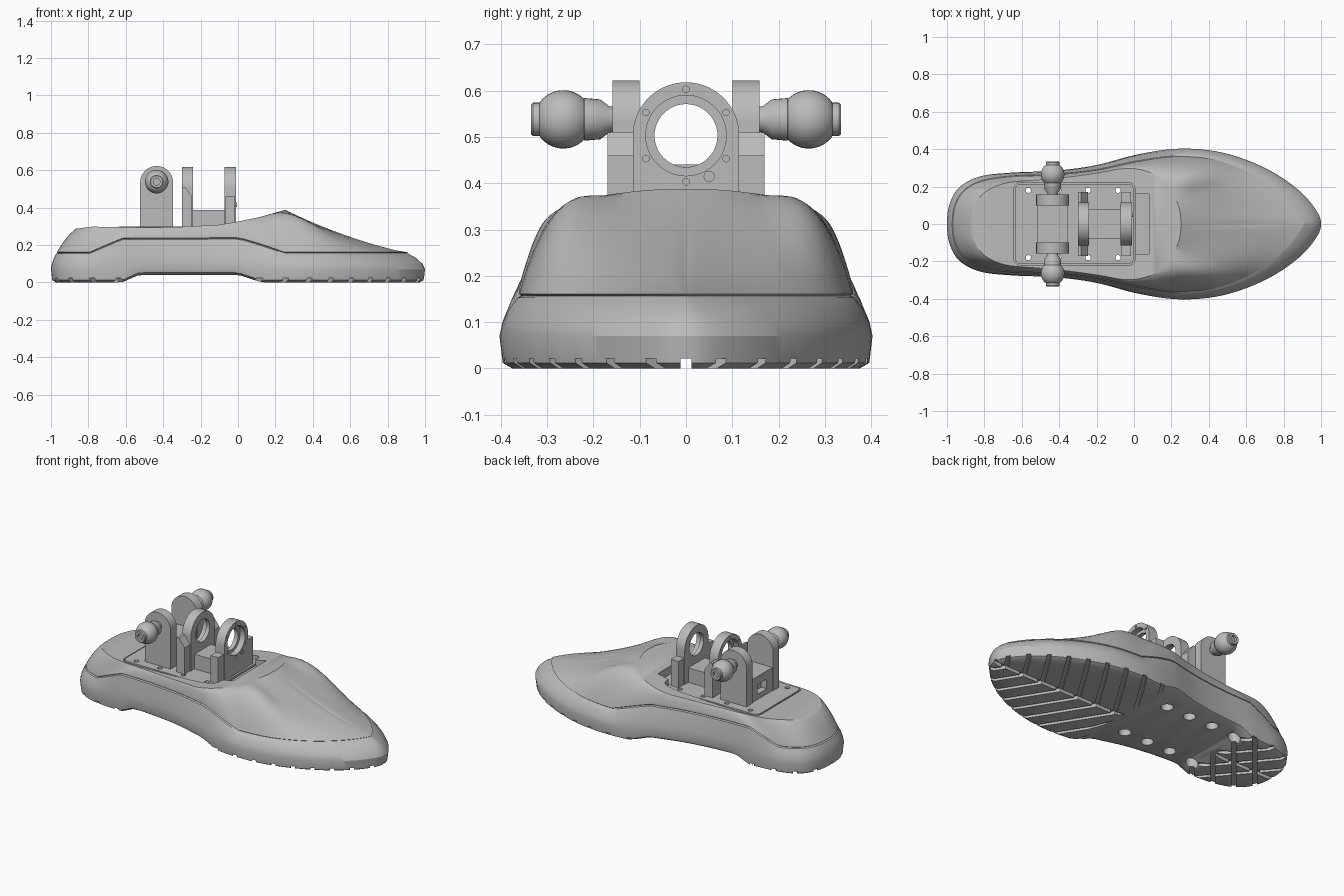
import bpy, bmesh, math
from mathutils import Vector

cube = bpy.data.objects.get("Cube")
if cube:
    bpy.data.objects.remove(cube)

grey = bpy.data.materials.new("matte grey")
grey.use_nodes = True
COLOUR = (0.5, 0.5, 0.5, 1)
grey.diffuse_color = COLOUR
next(n for n in grey.node_tree.nodes if n.type == 'BSDF_PRINCIPLED').inputs["Base Color"].default_value = COLOUR


def make(name, bm):
    bmesh.ops.recalc_face_normals(bm, faces=bm.faces[:])
    mesh = bpy.data.meshes.new(name)
    bm.to_mesh(mesh)
    bm.free()
    mesh.materials.append(grey)
    obj = bpy.data.objects.new(name, mesh)
    bpy.context.collection.objects.link(obj)
    return obj


def smooth(obj, degrees=30):
    bpy.ops.object.select_all(action='DESELECT')
    obj.select_set(True)
    bpy.context.view_layer.objects.active = obj
    bpy.ops.object.shade_smooth_by_angle(angle=math.radians(degrees))


def cut(obj, bm):
    cutter = make("cutter", bm)
    cutter.hide_render = True
    mod = obj.modifiers.new("cut", 'BOOLEAN')
    mod.operation, mod.solver, mod.object = 'DIFFERENCE', 'EXACT', cutter
    bpy.context.view_layer.objects.active = obj
    bpy.ops.object.modifier_apply(modifier=mod.name)
    bpy.data.objects.remove(cutter)


def prism(bm, pts, axis, a, b):
    """Extrude a 2D outline along an axis from a to b."""
    def place(p, t):
        return {'x': (t, *p), 'y': (p[0], t, p[1]), 'z': (*p, t)}[axis]
    low = [bm.verts.new(place(p, a)) for p in pts]
    high = [bm.verts.new(place(p, b)) for p in pts]
    bm.faces.new(low)
    bm.faces.new(high)
    for i in range(len(pts)):
        j = (i + 1) % len(pts)
        bm.faces.new((low[i], low[j], high[j], high[i]))
    return bm


def arc(cx, cy, r, start=0, end=360, n=40):
    full = end - start == 360
    angles = [math.radians(start + (end - start) * i / n) for i in range(n if full else n + 1)]
    return [(cx + r * math.cos(a), cy + r * math.sin(a)) for a in angles]


def rect(x0, x1, y0, y1):
    return [(x0, y0), (x1, y0), (x1, y1), (x0, y1)]


def rounded(x0, x1, y0, y1, r):
    return (arc(x1 - r, y1 - r, r, 0, 90, 6) + arc(x0 + r, y1 - r, r, 90, 180, 6)
            + arc(x0 + r, y0 + r, r, 180, 270, 6) + arc(x1 - r, y0 + r, r, 270, 360, 6))


def ramp(x, table):
    if x <= table[0][0]:
        return table[0][1]
    for (xa, za), (xb, zb) in zip(table, table[1:]):
        if x <= xb:
            return za + (zb - za) * (x - xa) / (xb - xa)
    return table[-1][1]


# Shoe body: outline x, y, seam inset, opening x, y, bulge; heel to toe
STATIONS = [Vector(s) for s in (
    (-1, 0, .03, -.865, 0, .015), (-.985, .11, .03, -.85, .1, .015),
    (-.93, .2, .03, -.79, .175, .015), (-.82, .255, .025, -.68, .22, .015),
    (-.65, .275, .02, -.52, .235, .01), (-.42, .285, .02, -.36, .25, .01),
    (-.2, .315, .025, -.18, .275, .01), (.02, .372, .035, -.03, .298, .02),
    (.25, .403, .04, .1, .27, .035), (.48, .38, .045, .185, .2, .07),
    (.7, .3, .06, .225, .13, .02), (.87, .19, .08, .245, .07, -.01),
    (.97, .08, .09, .25, .03, -.02), (1, 0, .09, .252, 0, -.025))]
SOLE = [(-.62, 0), (-.53, .04), (0, .04), (.12, 0)]
SEAM = [(-.8, .157), (-.72, .19), (-.62, .233), (0, .235), (.12, .2), (.25, .157)]
RIM = [(-.865, .287), (-.78, .298), (-.5, .292), (-.3, .297), (-.1, .308),
       (0, .325), (.12, .35), (.252, .388)]


def flip(s):
    s = s.copy()
    s[1], s[4] = -s[1], -s[4]
    return s


def station(i):
    last = len(STATIONS) - 1
    if i < 0:
        return flip(STATIONS[-i])
    return flip(STATIONS[2 * last - i]) if i > last else STATIONS[i]


half = []
STEPS = 6
for i in range(len(STATIONS) - 1):
    p, q, r, s = (station(i + k) for k in (-1, 0, 1, 2))
    for k in range(STEPS):
        t = k / STEPS
        half.append(q + (r - p) * (t / 2) + (p * 2 - q * 5 + r * 4 - s) * (t * t / 2)
                    + (q * 3 - p - r * 3 + s) * (t ** 3 / 2))
half.append(STATIONS[-1])
H = len(half) - 1
loop = half + [flip(s) for s in half[-2:0:-1]]
N = len(loop)

columns = []
for i, (x, y, d, rx, ry, bulge) in enumerate(loop):
    a, b = loop[i - 1], loop[(i + 1) % N]
    normal = Vector((a[1] - b[1], b[0] - a[0])).normalized()
    sole, seam, rim = ramp(x, SOLE), ramp(x, SEAM), ramp(rx, RIM)

    def inset(amount, z):
        return Vector((x - normal.x * amount, y - normal.y * amount, z))
    col = [inset(.028, sole), inset(.007, sole + .012), inset(0, .07)]
    col += [inset(d * f ** 1.7, .07 + (seam - .07) * f) for f in (.35, .7)]
    col += [inset(d - .002, seam - .004), inset(d + .007, seam), inset(d + .002, seam + .004)]
    foot, top = inset(d, seam), Vector((rx, ry, rim))
    for k in range(1, 11):
        s = k / 10
        col.append(foot.lerp(top, s) + Vector((0, 0, bulge * 4 * s * (1 - s))))
    columns.append(col)

bm = bmesh.new()
grid = [[bm.verts.new(p) for p in col] for col in columns]
for i in range(N):
    u, v = grid[i], grid[(i + 1) % N]
    for k in range(len(u) - 1):
        bm.faces.new((u[k], v[k], v[k + 1], u[k + 1]))
for level in (0, -1):
    for i in range(H):
        ids = dict.fromkeys((i, i + 1, N - i - 1, (N - i) % N))
        bm.faces.new([grid[j][level] for j in ids])
body = make("shoe_body", bm)

# Pockets in the top of the body
cut(body, prism(bmesh.new(), rounded(-.643, .006, -.222, .222, .04), 'z', .282, .6))
cut(body, prism(bmesh.new(), rect(-.03, .08, -.16, .16), 'z', .292, .6))

# Tread grooves: chevrons at the front, lattice at the heel, one centre line


def groove(bm, x, y, angle, length, width=.024):
    along = Vector((math.cos(angle), math.sin(angle))) * length
    side = Vector((-along.y, along.x)).normalized() * width / 2
    start = Vector((x, y))
    prism(bm, [start - side, start + along - side, start + along + side, start + side],
          'z', -.05, .022)


for sign in (1, -1):
    bm = bmesh.new()
    for k in range(9):
        groove(bm, -.12 + k * .13, sign * .004, sign * math.radians(58), .55)
    for k in range(4):
        groove(bm, -1.09 + k * .15, -sign * .27, sign * math.radians(50), .7)
    cut(body, bm)
bm = bmesh.new()
groove(bm, -1.1, 0, 0, 2.2)
cut(body, bm)

# Mounting plate and its through holes
plate = make("mounting_plate", prism(bmesh.new(), rounded(-.636, -.001, -.215, .215, .035), 'z', .28, .298))
HOLES = [(-.565 + .16 * k, s * .18) for k in range(4) for s in (1, -1)]
for obj, radius, top in ((body, .035, .1), (body, .014, .5), (plate, .014, .5)):
    bm = bmesh.new()
    for hx, hy in HOLES:
        prism(bm, arc(hx, hy, radius, n=20), 'z', -.1, top)
    cut(obj, bm)
smooth(body)
smooth(plate)

# Rear clevis with rounded posts and a windowed base
for side, s in (("left", 1), ("right", -1)):
    outline = [(-.523, .29), (-.347, .29)] + arc(-.435, .534, .088, 0, 180, 24)
    smooth(make(side + "_clevis_post", prism(bmesh.new(), outline, 'y', s * .1, s * .159)))
base = make("clevis_base", prism(bmesh.new(), rect(-.518, -.352, .29, .44), 'y', -.105, .105))
cut(base, prism(bmesh.new(), rect(-.045, .045, .33, .39), 'x', -.6, -.48))

# Ball studs, turned around the cross axis
BALL = [(.265 - .063 * math.cos(a), .063 * math.sin(a))
        for a in (math.radians(45 + 7 * k) for k in range(15))]
PROFILE = ([(.15, .027), (.165, .028), (.185, .043), (.219, .046)] + BALL
           + [(.316, .036), (.33, .036), (.335, .032), (.335, .018), (.318, .018)])
for side, s in (("left", 1), ("right", -1)):
    bm = bmesh.new()
    rings = [[bm.verts.new((px, s * y, pz)) for px, pz in arc(-.435, .538, r, n=32)] for y, r in PROFILE]
    for u, v in zip(rings, rings[1:]):
        for i in range(32):
            j = (i + 1) % 32
            bm.faces.new((u[i], u[j], v[j], v[i]))
    bm.faces.new(rings[0])
    bm.faces.new(rings[-1])
    smooth(make(side + "_ball_stud", bm), 35)

# Bearing rings: arched plates with stepped bores and screw holes
CZ = .503
for name, x0, x1, face in (("rear", -.3, -.24, -.3), ("front", -.072, -.012, -.012)):
    outline = [(-.115, .29), (.115, .29)] + arc(0, CZ, .115, 0, 180, 36)
    ring = make(name + "_bearing_ring", prism(bmesh.new(), outline, 'x', x0, x1))
    cut(ring, prism(bmesh.new(), arc(0, CZ, .068, n=48), 'x', x0 - .1, x1 + .1))
    cut(ring, prism(bmesh.new(), arc(0, CZ, .087, n=48), 'x', face - .035, face + .035))
    bm = bmesh.new()
    for hy, hz in arc(0, CZ, .1, 30, 390, 6):
        prism(bm, arc(hy, hz, .007, n=12), 'x', face - .012, face + .012)
    cut(ring, bm)
    smooth(ring)

# Shoulders beside the rings
SHOULDERS = (("rear", [(-.3, .29), (-.245, .29), (-.245, .46), (-.283, .51), (-.3, .51)]),
             ("front", rect(-.068, -.016, .29, .46)))
for name, outline in SHOULDERS:
    for side, s in (("left", 1), ("right", -1)):
        make(f"{name}_{side}_shoulder", prism(bmesh.new(), outline, 'y', s * .11, s * .17))

# Bridge between the rings and a small front screw
make("ring_bridge", prism(bmesh.new(), rect(-.245, -.068, .29, .388), 'y', -.08, .08))
smooth(make("front_screw", prism(bmesh.new(), arc(.05, .415, .012, n=16), 'x', -.02, -.006)))
